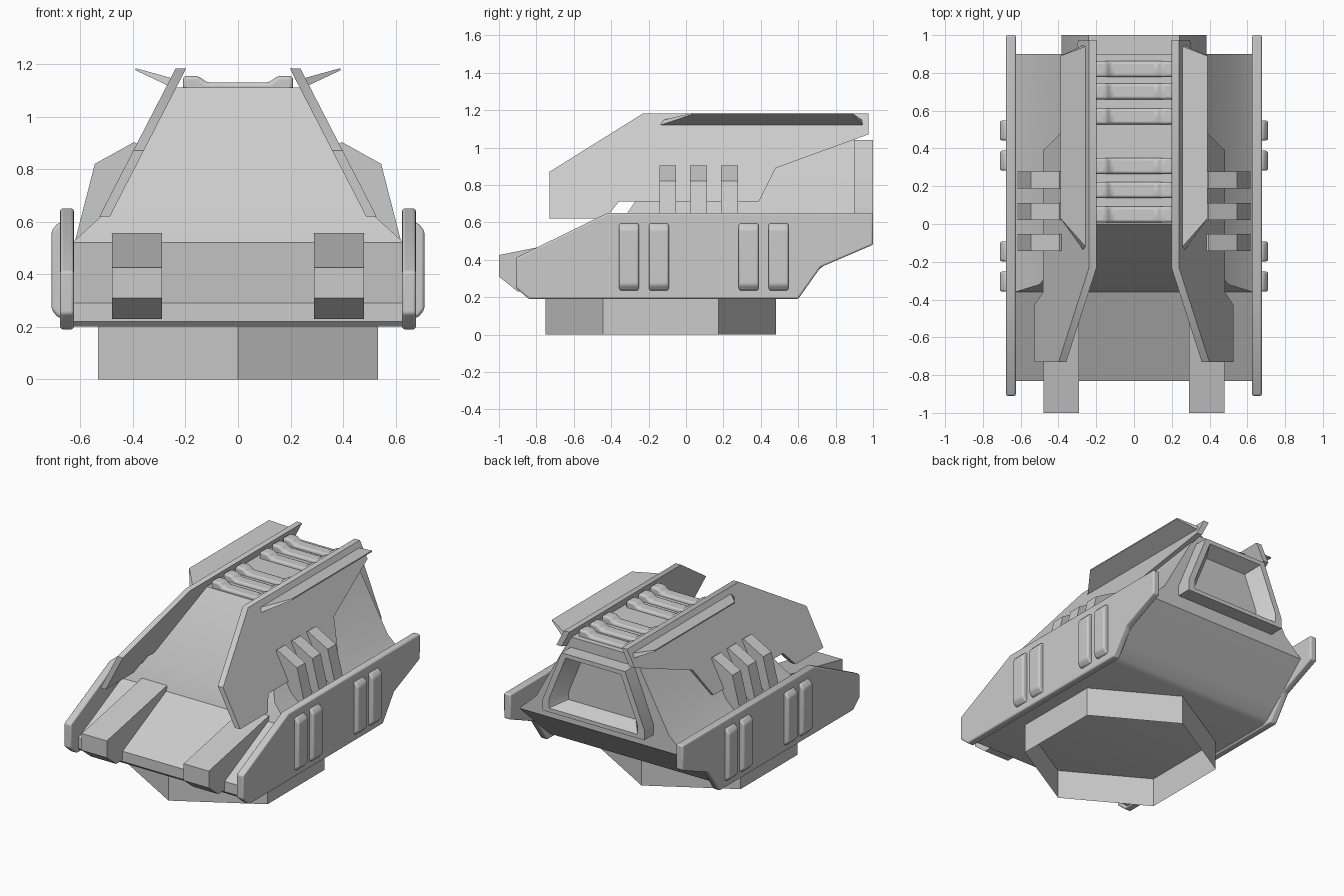
import bpy, bmesh, math

if "Cube" in bpy.data.objects:
    bpy.data.objects.remove(bpy.data.objects["Cube"])


def finish(name, bm, mirror=False, bevel=0.0):
    bmesh.ops.recalc_face_normals(bm, faces=bm.faces[:])
    me = bpy.data.meshes.new(name)
    bm.to_mesh(me)
    bm.free()
    ob = bpy.data.objects.new(name, me)
    bpy.context.collection.objects.link(ob)
    if bevel:
        m = ob.modifiers.new("Bevel", 'BEVEL')
        m.width = bevel
        m.segments = 3
    if mirror:
        ob.modifiers.new("Mirror", 'MIRROR')
    bpy.ops.object.select_all(action='DESELECT')
    ob.select_set(True)
    bpy.context.view_layer.objects.active = ob
    bpy.ops.object.shade_smooth_by_angle(angle=math.radians(35))
    return ob


def loft(name, rings, cap_start=True, cap_end=True, **kw):
    """Bridge closed rings of equal length."""
    bm = bmesh.new()
    vs = [[bm.verts.new(p) for p in r] for r in rings]
    n = len(vs[0])
    for a, b in zip(vs, vs[1:]):
        for i in range(n):
            j = (i + 1) % n
            bm.faces.new((a[i], a[j], b[j], b[i]))
    if cap_start:
        bm.faces.new(vs[0][::-1])
    if cap_end:
        bm.faces.new(vs[-1])
    return finish(name, bm, **kw)


def side_prism(name, pts, x0, x1, **kw):
    """Profile in (y, z) extruded along x."""
    return loft(name, [[(x, y, z) for y, z in pts] for x in (x0, x1)], **kw)


def cross_prism(name, pts, y0, y1, **kw):
    """Profile in (x, z) extruded along y."""
    return loft(name, [[(x, y, z) for x, z in pts] for y in (y0, y1)], **kw)


# open hexagonal base collar
hexa = [(0.615 * math.sin(k * math.pi / 3), -0.135 + 0.615 * math.cos(k * math.pi / 3)) for k in range(6)]
loft("base_collar", [[(x, y, z) for x, y in hexa] for z in (0, 0.21)], cap_start=False, cap_end=False)

# hull: stacked rectangles (z, half width, front y, back y)
levels = [(0.2, 0.63, -0.81, 0.53), (0.22, 0.63, -0.83, 0.57), (0.29, 0.63, -0.83, 0.65),
          (0.52, 0.63, -0.36, 0.9), (0.64, 0.5, -0.32, 0.9), (1.11, 0.24, 0.0, 0.9)]
loft("hull", [[(-w, f, z), (w, f, z), (w, b, z), (-w, b, z)] for z, w, f, b in levels])

# rear exhaust with recessed opening
trap = [(-0.385, 0.61), (0.385, 0.61), (0.385, 0.68), (0.24, 1.04), (-0.24, 1.04), (-0.385, 0.68)]


def trap_ring(y, s):
    return [(x * s, y, 0.82 + (z - 0.82) * s) for x, z in trap]


loft("rear_exhaust", [trap_ring(0.85, 1), trap_ring(1.0, 1), trap_ring(1.0, 0.87), trap_ring(0.905, 0.66)])

# nose blocks
side_prism("nose_block", [(-1, 0.31), (-1, 0.425), (-0.35, 0.555), (-0.35, 0.23), (-0.9, 0.23)],
           0.29, 0.48, mirror=True)

# side skirts and their raised bars
side_prism("side_skirt", [(-0.91, 0.25), (-0.91, 0.41), (-0.42, 0.65), (1, 0.65), (1, 0.48),
                          (0.72, 0.36), (0.6, 0.19), (-0.84, 0.19)],
           0.625, 0.677, mirror=True, bevel=0.01)
bar = [(0.66, 0.235), (0.685, 0.235), (0.71, 0.265), (0.71, 0.565), (0.685, 0.595), (0.66, 0.595)]
for y in (-0.305, -0.145, 0.335, 0.495):
    cross_prism("skirt_bar", bar, y - 0.053, y + 0.053, mirror=True, bevel=0.012)

# leaning armour wings
wing = [(-0.73, 0.62), (-0.73, 0.87), (-0.23, 1.182), (0.975, 1.182), (0.975, 1.07),
        (0.48, 0.89), (0.39, 0.71), (-0.36, 0.71), (-0.43, 0.62)]
loft("armour_wing", [[(0.218 + (1.182 - z) * 0.515 + t, y, z) for y, z in wing] for t in (-0.02, 0.02)],
     mirror=True)

# blade along the top of each wing
loft("wing_blade", [[(0.23, -0.15, 1.14), (0.23, 0.95, 1.14), (0.389, 0.89, 1.184), (0.389, 0.03, 1.184)],
                    [(0.26, -0.15, 1.115), (0.26, 0.95, 1.115), (0.39, 0.89, 1.176), (0.39, 0.03, 1.176)]],
     mirror=True)

# bent struts between wing and skirt
strut = [(0.36, 0.88), (0.395, 0.903), (0.545, 0.82), (0.622, 0.52), (0.48, 0.62), (0.38, 0.82)]
for y in (-0.098, 0.067, 0.233):
    cross_prism("side_strut", strut, y - 0.045, y + 0.045, mirror=True)

# roof slats with raised ends
slat = [(-0.21, 1.09), (-0.21, 1.155), (-0.15, 1.155), (-0.12, 1.13),
        (0.12, 1.13), (0.15, 1.155), (0.21, 1.155), (0.21, 1.09)]
for y in (0.82, 0.702, 0.57, 0.307, 0.18, 0.05):
    cross_prism("roof_slat", slat, y - 0.042, y + 0.042, bevel=0.014)
